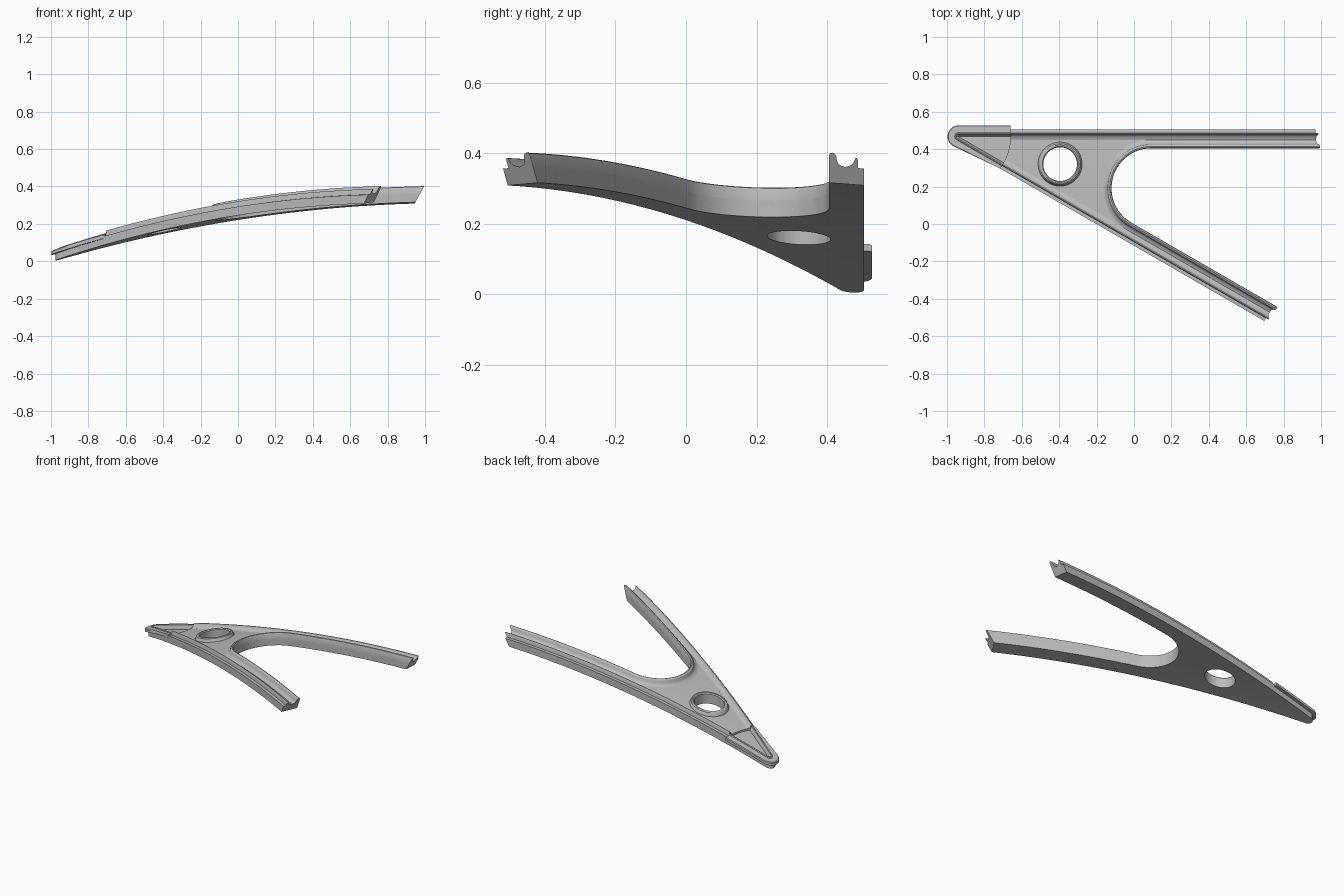
import bpy, bmesh, math
from mathutils import Vector

if "Cube" in bpy.data.objects:
    bpy.data.objects.remove(bpy.data.objects["Cube"])

grey = bpy.data.materials.new("light grey")
grey.use_nodes = True
COLOUR = (0.5, 0.5, 0.5, 1)
grey.diffuse_color = COLOUR
grey.node_tree.nodes["Principled BSDF"].inputs["Base Color"].default_value = COLOUR

# Plan layout: two arms mirrored about a bisector through the apex
BACK, INNER, FAR = 0.505, 0.405, 1.1
HALF = math.radians(15)
APEX = Vector((-1.076, BACK))
AXIS = Vector((math.cos(HALF), -math.sin(HALF)))
CROWN = APEX + AXIS * 2.304
TIP_R, NOTCH_R, CROTCH_R = 0.037, 0.32, 0.213
NOTCH = APEX + AXIS * 0.1
CROTCH = Vector((0.093, INNER - CROTCH_R))
SPLIT = -0.66


def mirror(p):
    v = Vector(p[:2]) - APEX
    return APEX + 2 * v.dot(AXIS) * AXIS - v


def both(points):
    return points + [mirror(p) for p in reversed(points[:-1])]


def line(x0, x1, y, n):
    return [Vector((x0 + (x1 - x0) * i / n, y)) for i in range(n + 1)]


def arc(c, r, a0, a1, n):
    angles = [math.radians(a0 + (a1 - a0) * i / n) for i in range(n + 1)]
    return [Vector((c[0] + r * math.cos(a), c[1] + r * math.sin(a))) for a in angles]


def rim_path(d):
    return line(FAR, SPLIT, BACK - d, 32)


def tip_path(d):
    r = max(TIP_R - d, 0.001)
    c = APEX + AXIS * (d + r) / math.sin(HALF)
    return both(line(SPLIT, c.x, BACK - d, 6)[:-1] + arc(c, r, 90, 165, 8))


def flange_path(d):
    pts = tip_path(d)
    if d < 0:  # the lip fades out along the front edge
        base = tip_path(0)
        for i in range(1, 7):
            pts[-i] = base[-i].lerp(pts[-i], (i - 1) / 6)
    return pts


def inner_path(d):
    return both(line(FAR, CROTCH.x, INNER + d, 20)[:-1]
                + arc(CROTCH, CROTCH_R + d, 90, 165, 14))


def hole_path(d):
    return arc((-0.395, 0.32), 0.09 + d, 0, 352.5, 47)


def finish(name, bm):
    # Bend onto the shallow dome, then cut the arm ends on a slant
    for v in bm.verts:
        v.co.z += 0.336 - 0.0685 * (v.co.xy - CROWN).length_squared
    end = Vector((0.945, BACK))
    m_end, m_dir = mirror(end), mirror(APEX + Vector((1, 0))) - APEX
    for p, d in ((end, Vector((1, 0))), (m_end, m_dir)):
        bmesh.ops.bisect_plane(
            bm, geom=bm.verts[:] + bm.edges[:] + bm.faces[:],
            plane_co=(p.x, p.y, 0.31), plane_no=(d.x, d.y, -0.55), clear_outer=True)
    bmesh.ops.holes_fill(bm, edges=[e for e in bm.edges if e.is_boundary], sides=0)
    bmesh.ops.recalc_face_normals(bm, faces=bm.faces[:])
    mesh = bpy.data.meshes.new(name)
    bm.to_mesh(mesh)
    bm.free()
    mesh.materials.append(grey)
    ob = bpy.data.objects.new(name, mesh)
    bpy.context.collection.objects.link(ob)
    bpy.ops.object.select_all(action="DESELECT")
    ob.select_set(True)
    bpy.context.view_layer.objects.active = ob
    bpy.ops.object.shade_smooth_by_angle(angle=math.radians(35))


def plate(name, loops, height):
    bm = bmesh.new()
    for loop in loops:
        vs = [bm.verts.new((p.x, p.y, 0)) for p in loop]
        for a, b in zip(vs, vs[1:] + vs[:1]):
            bm.edges.new((a, b))
    bmesh.ops.triangle_fill(bm, use_beauty=True, edges=bm.edges[:])
    # Slice into a grid so the plate can follow the dome
    for axis in (Vector((1, 0, 0)), Vector((0, 1, 0))):
        for i in range(-18, 19):
            bmesh.ops.bisect_plane(
                bm, geom=bm.verts[:] + bm.edges[:] + bm.faces[:],
                plane_co=axis * (i * 0.06 + 0.013), plane_no=axis)
    top = bmesh.ops.extrude_face_region(bm, geom=bm.faces[:])["geom"]
    for v in top:
        if isinstance(v, bmesh.types.BMVert):
            v.co.z = height
    finish(name, bm)


def sweep(name, path, profile, mirrored=False, closed=False):
    bm = bmesh.new()
    rails = []
    for d, h in profile:
        pts = path(d)
        if mirrored:
            pts = [mirror(p) for p in pts]
        rails.append([bm.verts.new((p.x, p.y, h)) for p in pts])
    n = len(rails[0])
    for a, b in zip(rails, rails[1:] + rails[:1]):
        for i in range(n if closed else n - 1):
            j = (i + 1) % n
            bm.faces.new((a[i], a[j], b[j], b[i]))
    finish(name, bm)


# Arched web with its round opening, and the lower tip
a0 = math.degrees(math.asin((BACK - NOTCH.y) / NOTCH_R))
notch = both(arc(NOTCH, NOTCH_R, a0, -15, 10))
upper = rim_path(0)[:-1]
outline = (upper + notch + [mirror(p) for p in reversed(upper)]
           + inner_path(0)[::-1])
plate("arched_web", [outline, hole_path(0)], 0.047)
plate("tip_plate", [tip_path(0) + notch[::-1][1:-1]], 0.035)

# Raised edges, with a ledge outside the outer ribs
outer_rib = [(0.018, 0.03), (0.018, 0.07), (0.021, 0.075), (0.025, 0.074),
             (0.03, 0.062), (0.038, 0.053), (0.055, 0.047), (0.055, 0.03)]
bead = [(0, 0.03), (0, 0.076), (0.003, 0.082), (0.01, 0.085), (0.017, 0.082),
        (0.021, 0.075), (0.023, 0.06), (0.03, 0.052), (0.045, 0.047), (0.045, 0.03)]
ring = [(0, 0.03), (0, 0.064), (0.005, 0.07), (0.012, 0.071), (0.019, 0.067),
        (0.023, 0.055), (0.028, 0.047), (0.028, 0.03)]
sweep("back_outer_rib", rim_path, outer_rib)
sweep("front_outer_rib", rim_path, outer_rib, mirrored=True)
sweep("inner_bead", inner_path, bead)
sweep("opening_ring", hole_path, ring, closed=True)

# Tip rib and overhanging lip
tip_rib = [(0.016, 0.02), (0.016, 0.058), (0.02, 0.062), (0.025, 0.06),
           (0.03, 0.048), (0.036, 0.035), (0.036, 0.02)]
lip = [(0.02, 0.036), (-0.022, 0.036), (-0.022, 0.052), (-0.018, 0.056), (0.02, 0.056)]
sweep("tip_rib", tip_path, tip_rib)
sweep("tip_lip", flange_path, lip)
